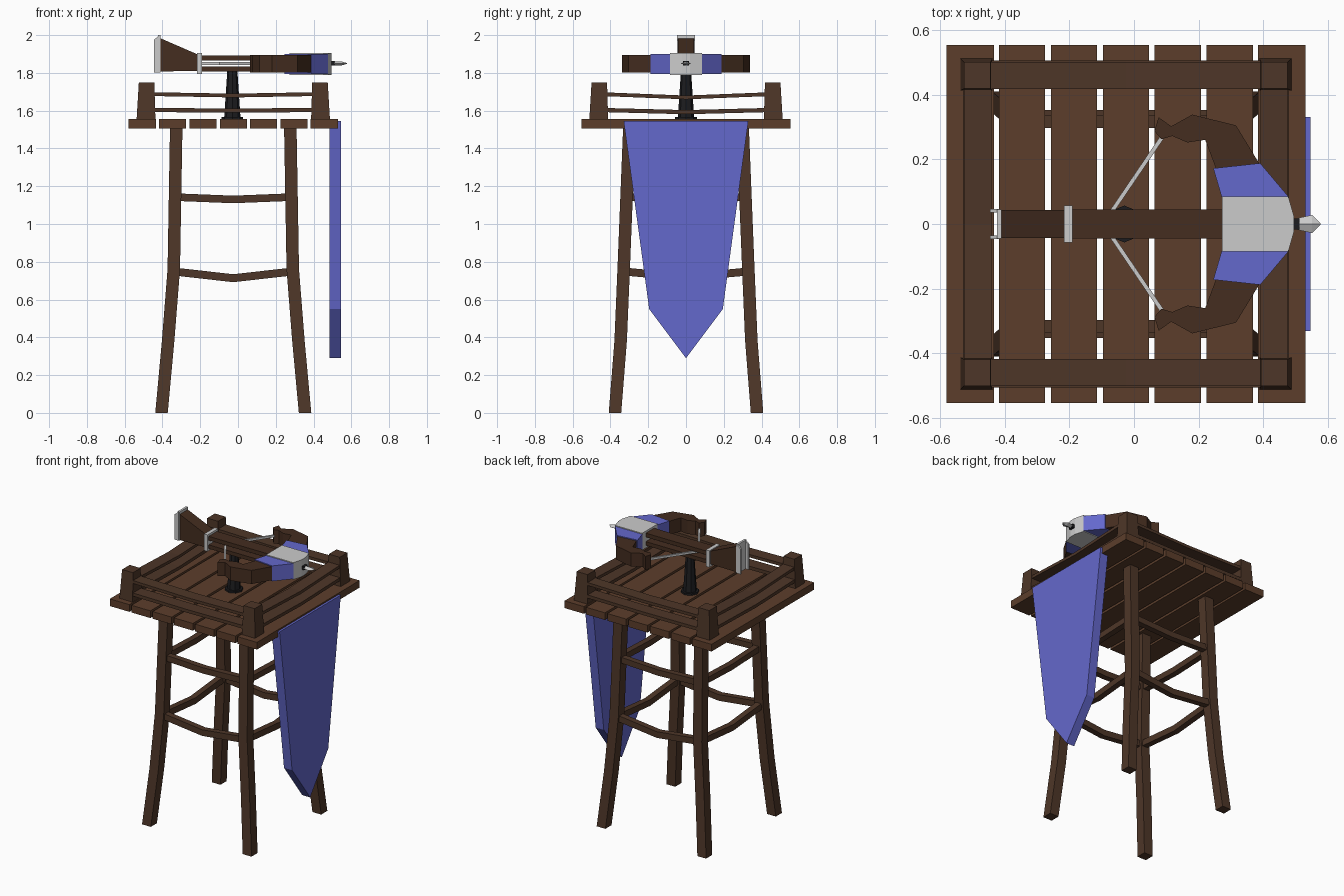
import bpy, bmesh
from mathutils import Vector

if "Cube" in bpy.data.objects:
    bpy.data.objects.remove(bpy.data.objects["Cube"])

CX = -0.025  # centre of the tower in x


def mat(name, col):
    m = bpy.data.materials.new(name)
    m.diffuse_color = (*col, 1)
    m.use_nodes = True
    m.node_tree.nodes["Principled BSDF"].inputs["Base Color"].default_value = m.diffuse_color
    return m


PLANK = mat("plank_wood", (0.107, 0.048, 0.024))
WOOD = mat("frame_wood", (0.076, 0.037, 0.021))
DARK = mat("bow_wood", (0.058, 0.026, 0.014))
BLUE = mat("blue_cloth", (0.127, 0.138, 0.604))
BLACK = mat("black_iron", (0.012, 0.012, 0.014))


def loft(name, rings, m=None):
    """Skin a list of equal-length point rings and cap both ends."""
    bm = bmesh.new()
    vs = [[bm.verts.new(p) for p in r] for r in rings]
    n = len(rings[0])
    for a, b in zip(vs, vs[1:]):
        for i in range(n):
            bm.faces.new((a[i], a[(i + 1) % n], b[(i + 1) % n], b[i]))
    bm.faces.new(vs[0])
    bm.faces.new(vs[-1])
    bmesh.ops.recalc_face_normals(bm, faces=bm.faces)
    me = bpy.data.meshes.new(name)
    bm.to_mesh(me)
    bm.free()
    ob = bpy.data.objects.new(name, me)
    bpy.context.collection.objects.link(ob)
    if m:
        me.materials.append(m)
    return ob


def prism(name, pts, axis, a, b, m=None):
    """Extrude a 2D outline along an axis from a to b."""
    def place(p, d):
        return {'x': (d, *p), 'y': (p[0], d, p[1]), 'z': (*p, d)}[axis]
    return loft(name, [[place(p, d) for p in pts] for d in (a, b)], m)


def box(name, x, y, z, m=None):
    return prism(name, [(x[0], y[0]), (x[1], y[0]), (x[1], y[1]), (x[0], y[1])], 'z', *z, m)


def post(name, path, m):
    """Vertical square post: path of (x, y, z, half width)."""
    return loft(name, [[(x + i * h, y + j * h, z) for i, j in ((-1, -1), (1, -1), (1, 1), (-1, 1))]
                       for x, y, z, h in path], m)


def bar(name, path, w, h, m=None):
    """Horizontal bar of width w, height h through the points."""
    d = (Vector(path[-1]) - Vector(path[0])).normalized()
    s = d.cross(Vector((0, 0, 1))).normalized() * (w / 2)
    u = Vector((0, 0, h / 2))
    return loft(name, [[Vector(p) + s * i + u * j for i, j in ((-1, -1), (1, -1), (1, 1), (-1, 1))]
                       for p in path], m)


def four_sides(name, hx, hy, ex, ey, z, sag_x, sag_y, w, h):
    """Sagging bars on all four sides of the tower."""
    for s in (-1, 1):
        bar(name, [(CX - ex, s * hy, z), (CX, s * hy, z - sag_x), (CX + ex, s * hy, z)], w, h, WOOD)
        bar(name, [(CX + s * hx, -ey, z), (CX + s * hx, 0, z - sag_y), (CX + s * hx, ey, z)], w, h, WOOD)


# Legs and corner posts
for sx in (-1, 1):
    for sy in (-1, 1):
        post("leg", [(CX + sx * x, sy * y, z, 0.033) for x, y, z in
                     ((0.38, 0.376, 0), (0.345, 0.346, 0.38), (0.315, 0.33, 0.76), (0.302, 0.3, 1.51))], WOOD)
        post("corner_post", [(CX + sx * 0.462, sy * 0.462, 1.55, 0.05),
                             (CX + sx * 0.459, sy * 0.459, 1.75, 0.041)], WOOD)

# Leg braces
four_sides("lower_brace", 0.315, 0.332, 0.31, 0.325, 0.748, 0.035, 0.03, 0.04, 0.042)
four_sides("upper_brace", 0.308, 0.317, 0.30, 0.31, 1.142, 0.012, 0.012, 0.04, 0.04)

# Railings
four_sides("lower_rail", 0.46, 0.461, 0.46, 0.46, 1.604, 0.004, 0.012, 0.088, 0.022)
four_sides("upper_rail", 0.458, 0.459, 0.46, 0.46, 1.688, 0.008, 0.018, 0.084, 0.02)

# Deck planks
for i in range(7):
    c = CX + (i - 3) * 0.1605
    w = 0.0735 if i in (0, 6) else 0.0715
    box("deck_plank", (c - w, c + w), (-0.553, 0.553), (1.506, 1.555), PLANK)

# Banner
prism("banner", [(-0.33, 1.545), (0.33, 1.545), (0.195, 0.55), (0, 0.29), (-0.195, 0.55)],
      'x', 0.484, 0.545, BLUE)

# Iron pedestal
bpy.ops.mesh.primitive_cone_add(vertices=8, radius1=0.044, radius2=0.026, depth=0.27,
                                location=(-0.03, 0, 1.685))
stand = bpy.context.object
bpy.ops.mesh.primitive_cylinder_add(vertices=8, radius=0.057, depth=0.015, location=(-0.03, 0, 1.56))
foot = bpy.context.object
for ob, n in ((stand, "pedestal"), (foot, "pedestal_foot")):
    ob.name = n
    ob.data.materials.append(BLACK)

# Stock: shoulder butt, then two slats with a slot for the string
prism("stock_butt", [(-0.415, 1.808), (-0.2, 1.81), (-0.2, 1.892), (-0.415, 1.985)],
      'y', -0.043, 0.043, DARK)
box("stock_upper_slat", (-0.2, 0.28), (-0.045, 0.045), (1.865, 1.892), DARK)
box("stock_lower_slat", (-0.2, 0.28), (-0.045, 0.045), (1.808, 1.834), DARK)
box("stock_band", (-0.216, -0.19), (-0.057, 0.057), (1.793, 1.906))

# Butt plate with side flanges
box("butt_plate", (-0.424, -0.409), (-0.045, 0.045), (1.803, 2.0))
for s in (-1, 1):
    prism("butt_flange", [(-0.445, 1.803), (-0.415, 1.803), (-0.415, 2.0), (-0.445, 1.975)],
          'y', s * 0.035, s * 0.047)

# Head block with tapered nose
prism("head_block", [(0.272, -0.085), (0.477, -0.085), (0.495, -0.022),
                     (0.495, 0.022), (0.477, 0.085), (0.272, 0.085)], 'z', 1.79, 1.906)

# Bow limbs, cloth wraps and string
LIMB = [(0.28, 0.10), (0.25, 0.18), (0.22, 0.26), (0.165, 0.252), (0.118, 0.272), (0.085, 0.262),
        (0.063, 0.287), (0.076, 0.33), (0.115, 0.302), (0.18, 0.338), (0.315, 0.305), (0.387, 0.187), (0.40, 0.10)]
WRAP = [(0.272, 0.08), (0.245, 0.172), (0.39, 0.188), (0.477, 0.085)]
for s in (-1, 1):
    prism("bow_limb", [(x, s * y) for x, y in LIMB], 'z', 1.801, 1.894, DARK)
    prism("limb_wrap", [(x, s * y) for x, y in WRAP], 'z', 1.795, 1.9, BLUE)
    bar("bow_string", [(-0.095, 0, 1.85), (0.095, s * 0.28, 1.85)], 0.013, 0.014)

# Bolt: shaft, collar and flat diamond tip
bar("bolt_shaft", [(-0.2, 0, 1.85), (0.5, 0, 1.85)], 0.014, 0.014)
bar("bolt_collar", [(0.49, 0, 1.85), (0.512, 0, 1.85)], 0.034, 0.024, BLACK)
loft("bolt_tip", [[(x, -w, 1.85), (x, 0, 1.85 - h), (x, w, 1.85), (x, 0, 1.85 + h)] for x, w, h in
                  ((0.505, 0.018, 0.012), (0.55, 0.028, 0.01), (0.577, 0.002, 0.002))])
